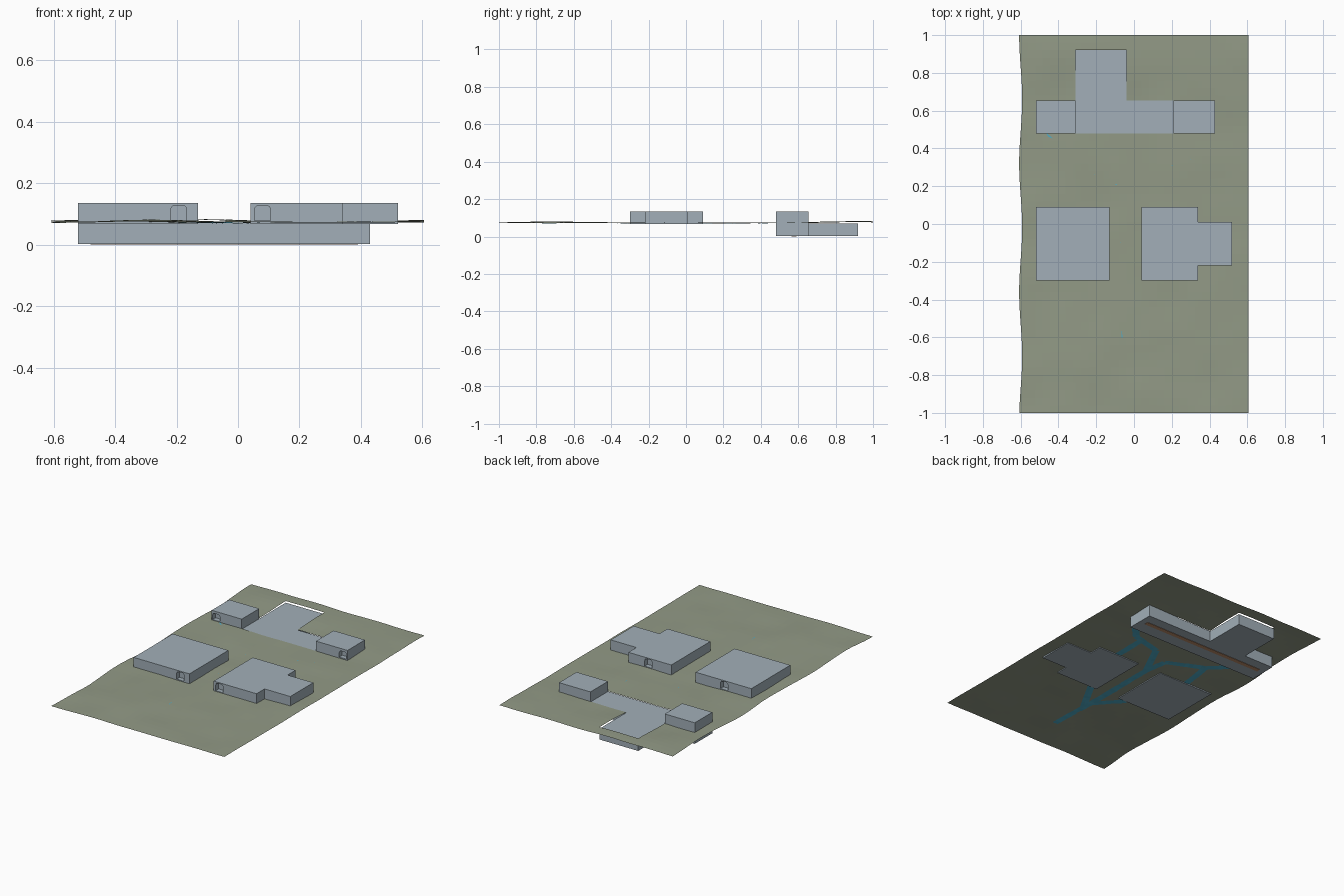
import bpy, bmesh, math
from mathutils import Vector, noise

if "Cube" in bpy.data.objects:
    bpy.data.objects.remove(bpy.data.objects["Cube"])


def material(name, rgb):
    m = bpy.data.materials.new(name)
    m.diffuse_color = (*rgb, 1)
    m.use_nodes = True
    m.node_tree.nodes["Principled BSDF"].inputs["Base Color"].default_value = m.diffuse_color
    return m


GRASS = material("dull green ground", (0.29, 0.325, 0.24))
GREY = material("blue grey wall", (0.36, 0.43, 0.48))
BLUE = material("bright blue path", (0.08, 0.43, 0.6))
BROWN = material("rust brown strip", (0.5, 0.27, 0.15))


def add_mesh(name, bm, mat):
    bmesh.ops.recalc_face_normals(bm, faces=bm.faces)
    me = bpy.data.meshes.new(name)
    bm.to_mesh(me)
    bm.free()
    ob = bpy.data.objects.new(name, me)
    me.materials.append(mat)
    bpy.context.collection.objects.link(ob)
    return ob


def prism(name, outline, z0, z1, mat=GREY):
    """Extrude a ground-plan outline from z0 to z1."""
    bm = bmesh.new()
    face = bm.faces.new([bm.verts.new((x, y, z0)) for x, y in outline])
    up = bmesh.ops.extrude_face_region(bm, geom=[face])["geom"]
    bmesh.ops.translate(bm, vec=(0, 0, z1 - z0),
                        verts=[g for g in up if isinstance(g, bmesh.types.BMVert)])
    return add_mesh(name, bm, mat)


def rect(x0, x1, y0, y1):
    return [(x0, y0), (x1, y0), (x1, y1), (x0, y1)]


def cut_door(target, x, y, base=0.078, width=0.052, height=0.05, depth=0.03):
    """Cut an arched doorway recess centred on a wall at (x, y)."""
    r = 0.015
    w = width / 2
    pts = [(-w, 0), (w, 0)]
    for cx, start in ((w - r, 0), (-w + r, 90)):
        for i in range(5):
            a = math.radians(start + 22.5 * i)
            pts.append((cx + r * math.cos(a), height - r + r * math.sin(a)))
    bm = bmesh.new()
    face = bm.faces.new([bm.verts.new((x + px, y - depth, base + pz)) for px, pz in pts])
    up = bmesh.ops.extrude_face_region(bm, geom=[face])["geom"]
    bmesh.ops.translate(bm, vec=(0, depth * 2, 0),
                        verts=[g for g in up if isinstance(g, bmesh.types.BMVert)])
    cutter = add_mesh("door_cutter", bm, GREY)
    cutter.hide_render = True
    cutter.hide_viewport = True
    mod = target.modifiers.new("doorway", "BOOLEAN")
    mod.operation = "DIFFERENCE"
    mod.solver = "EXACT"
    mod.object = cutter


# Ground height: gentle bumps, with a bank around the rear room
def bump(x, y, cx, cy, rx, ry, h):
    return h * math.exp(-((x - cx) / rx) ** 2 - ((y - cy) / ry) ** 2)


def ground(x, y):
    z = 0.073 + 0.004 * noise.noise(Vector((x * 5, y * 5, 1.3)))
    z += bump(x, y, -0.3, -0.65, 0.2, 0.25, 0.008)
    z += bump(x, y, -0.25, 0.92, 0.4, 0.2, 0.011)
    z += bump(x, y, 0.5, 0.85, 0.25, 0.3, 0.006)
    return max(z, 0.069)


# Footprints where the ground is open
HOLES = [(-0.52, -0.13, -0.30, 0.09), (0.04, 0.34, -0.30, 0.09),
         (0.34, 0.52, -0.22, 0.01), (-0.52, 0.43, 0.48, 0.655),
         (-0.31, -0.04, 0.655, 0.92)]

# Ground sheet with a wavy left edge
bm = bmesh.new()
bmesh.ops.create_grid(bm, x_segments=30, y_segments=50, size=1)
for v in bm.verts:
    v.co.x *= 0.605
for x0, x1, y0, y1 in HOLES:
    for co, no in (((x0, 0, 0), (1, 0, 0)), ((x1, 0, 0), (1, 0, 0)),
                   ((0, y0, 0), (0, 1, 0)), ((0, y1, 0), (0, 1, 0))):
        bmesh.ops.bisect_plane(bm, geom=bm.verts[:] + bm.edges[:] + bm.faces[:],
                               plane_co=co, plane_no=no, dist=1e-5)


def in_hole(c):
    return any(a < c.x < b and d < c.y < e for a, b, d, e in HOLES)


bmesh.ops.delete(bm, geom=[f for f in bm.faces if in_hole(f.calc_center_median())],
                 context="FACES")
for v in bm.verts:
    v.co.z = ground(v.co.x, v.co.y)
    if v.co.x < -0.6:
        v.co.x = -0.6 - 0.008 * math.cos(2 * math.pi * (v.co.y - 1) / 0.68)
sheet = add_mesh("ground_sheet", bm, GRASS)
if sheet.data.polygons[0].normal.z < 0:
    sheet.data.flip_normals()

# Two front buildings
left_hall = prism("left_hall", rect(-0.52, -0.13, -0.30, 0.09), 0.067, 0.135)
cut_door(left_hall, -0.193, -0.30)
cut_door(left_hall, -0.33, 0.09)
right_hall = prism("right_hall", [(0.04, -0.30), (0.34, -0.30), (0.34, -0.22), (0.52, -0.22),
                                  (0.52, 0.01), (0.34, 0.01), (0.34, 0.09), (0.04, 0.09)],
                   0.067, 0.135)
cut_door(right_hall, 0.08, -0.30)
cut_door(right_hall, 0.20, 0.09)

# Rear sunken room with two entrance blocks above it
prism("sunken_room", [(-0.52, 0.48), (0.43, 0.48), (0.43, 0.655), (-0.04, 0.655),
                      (-0.04, 0.92), (-0.31, 0.92), (-0.31, 0.655), (-0.52, 0.655)],
      0.002, 0.071)
for name, x0, x1, door in (("left_entrance", -0.52, -0.31, -0.488),
                           ("right_entrance", 0.21, 0.43, 0.398)):
    block = prism(name, rect(x0, x1, 0.48, 0.655), 0.071, 0.135)
    cut_door(block, door, 0.48, height=0.042)
prism("underside_strip", rect(-0.48, 0.39, 0.563, 0.59), 0.0, 0.003, BROWN)

# Branching path lying in the ground, showing through in places
PATHS = [
    [(-0.035, -0.77), (-0.05, -0.49), (-0.05, 0.05), (-0.07, 0.2), (-0.30, 0.3), (-0.49, 0.48)],
    [(-0.05, -0.53), (0.08, -0.30)],
    [(-0.05, -0.46), (-0.19, -0.30)],
    [(-0.05, 0.05), (0.06, 0.275), (0.25, 0.32), (0.40, 0.48)],
    [(0.20, 0.09), (0.20, 0.31)],
    [(-0.33, 0.09), (-0.30, 0.3)],
]
bm = bmesh.new()
for path in PATHS:
    for a, b in zip(path, path[1:]):
        a, b = Vector(a), Vector(b)
        d = (b - a).normalized()
        side = Vector((-d.y, d.x)) * 0.021
        n = max(2, round((b - a).length / 0.025))
        rows = []
        for i in range(n + 1):
            p = a.lerp(b, i / n)
            row = []
            for s in (-1, 0, 1):
                q = p + side * s
                dz = -0.0016 + 0.003 * noise.noise(Vector((q.x * 22, q.y * 22, 4.1)))
                row.append(bm.verts.new((q.x, q.y, ground(q.x, q.y) + dz)))
            rows.append(row)
        for r0, r1 in zip(rows, rows[1:]):
            for k in (0, 1):
                bm.faces.new((r0[k], r1[k], r1[k + 1], r0[k + 1]))
path_ob = add_mesh("branching_path", bm, BLUE)
